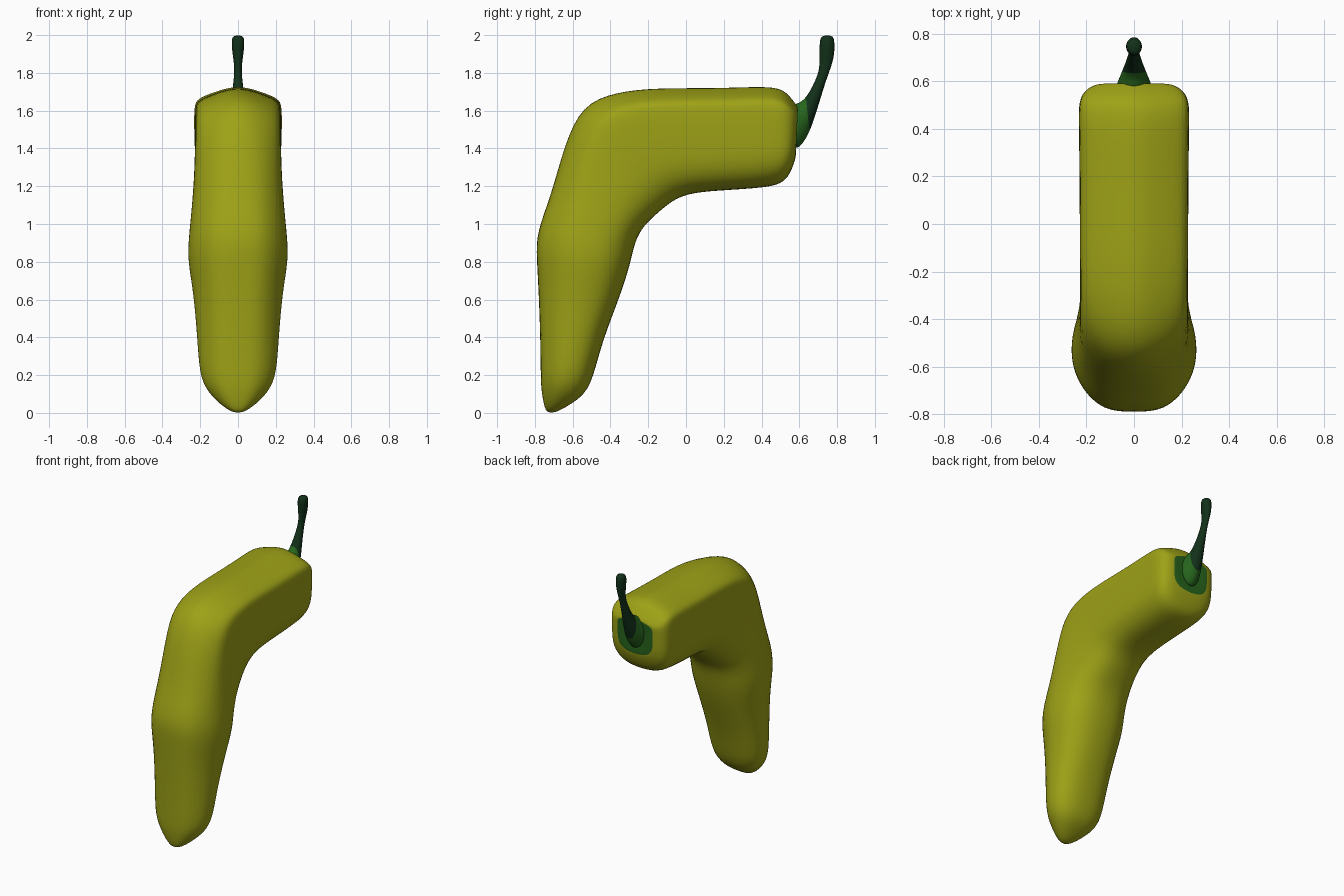
import bpy, bmesh

# Half cross-sections: (width fraction, position from outer edge 0 to inner edge 1)
LOWER = [(0, 0), (.5, .01), (.84, .2), (.98, .38), (1.01, .55), (.92, .8), (.52, .97), (0, 1)]
UPPER = [(0, 0), (.5, .06), (.94, .13), (1.02, .2), (1.01, .5), (.99, .8), (.62, .97), (0, 1)]
ROUND = [(0, 0), (.43, .05), (.8, .2), (.98, .4), (.98, .6), (.8, .8), (.43, .95), (0, 1)]


def material(name, color):
    m = bpy.data.materials.new(name)
    m.diffuse_color = (*color, 1)
    return m


def loft(name, rows, sec_a, sec_b, mats, tint):
    """rows: outer y, outer z, inner y, inner z, half width, blend from sec_a to sec_b"""
    bm = bmesh.new()
    rings = []
    for oy, oz, iy, iz, w, t in rows:
        half = [(a[0] + (b[0] - a[0]) * t, a[1] + (b[1] - a[1]) * t) for a, b in zip(sec_a, sec_b)]
        full = half + [(-u, v) for u, v in half[-2:0:-1]]
        rings.append([bm.verts.new((u * w, oy + (iy - oy) * v, oz + (iz - oz) * v)) for u, v in full])
    n = len(rings[0])
    for k, (r0, r1) in enumerate(zip(rings, rings[1:])):
        for i in range(n):
            f = bm.faces.new((r0[i], r0[(i + 1) % n], r1[(i + 1) % n], r1[i]))
            f.material_index = tint(k)
    for ring, k in ((rings[0], 0), (rings[-1], len(rows) - 1)):
        f = bm.faces.new(ring)
        f.material_index = tint(k)
    bmesh.ops.recalc_face_normals(bm, faces=bm.faces)
    for f in bm.faces:
        f.smooth = True
    me = bpy.data.meshes.new(name)
    bm.to_mesh(me)
    bm.free()
    for m in mats:
        me.materials.append(m)
    ob = bpy.data.objects.new(name, me)
    bpy.context.collection.objects.link(ob)
    sub = ob.modifiers.new("smooth", 'SUBSURF')
    sub.levels = sub.render_levels = 2
    return ob


skin = material("yellow_skin", (.34, .36, .008))
green = material("green_base", (.02, .13, .012))
dark = material("dark_stem", (.006, .03, .01))

# Bent pepper body, from hanging tip to stem end
body = [
    (-.735, .0, -.69, .0, .025, 0),
    (-.752, .035, -.61, .045, .09, 0),
    (-.768, .13, -.53, .1, .165, 0),
    (-.77, .21, -.485, .2, .205, 0),
    (-.772, .4, -.44, .38, .216, 0),
    (-.782, .66, -.34, .63, .237, 0),
    (-.792, .82, -.29, .79, .268, 0),
    (-.795, .95, -.265, .91, .262, .05),
    (-.715, 1.16, -.22, .99, .245, .25),
    (-.65, 1.42, -.14, 1.06, .23, .5),
    (-.56, 1.64, -.06, 1.125, .225, .8),
    (-.38, 1.71, .02, 1.155, .224, 1),
    (-.16, 1.732, .12, 1.168, .225, 1),
    (.15, 1.728, .28, 1.178, .226, 1),
    (.42, 1.74, .44, 1.19, .229, 1),
    (.52, 1.725, .52, 1.215, .23, 1),
    (.575, 1.65, .56, 1.28, .2, 1),
    (.598, 1.62, .585, 1.36, .14, 1),
    (.585, 1.59, .58, 1.4, .08, 1),
]
loft("pepper_body", body, LOWER, UPPER, [skin, green], lambda k: int(k >= 17))

# Curved stem with a knob at the top
stem = [
    (.56, 1.64, .56, 1.39, .085, 0),
    (.595, 1.64, .605, 1.4, .07, 0),
    (.635, 1.67, .655, 1.48, .05, 0),
    (.67, 1.73, .70, 1.62, .034, 0),
    (.697, 1.79, .735, 1.74, .023, 0),
    (.707, 1.84, .765, 1.82, .018, 0),
    (.706, 1.91, .787, 1.89, .03, 0),
    (.706, 1.965, .788, 1.965, .036, 0),
    (.716, 2.0, .78, 2.0, .03, 0),
]
loft("stem", stem, ROUND, ROUND, [green, dark], lambda k: int(k >= 2))
